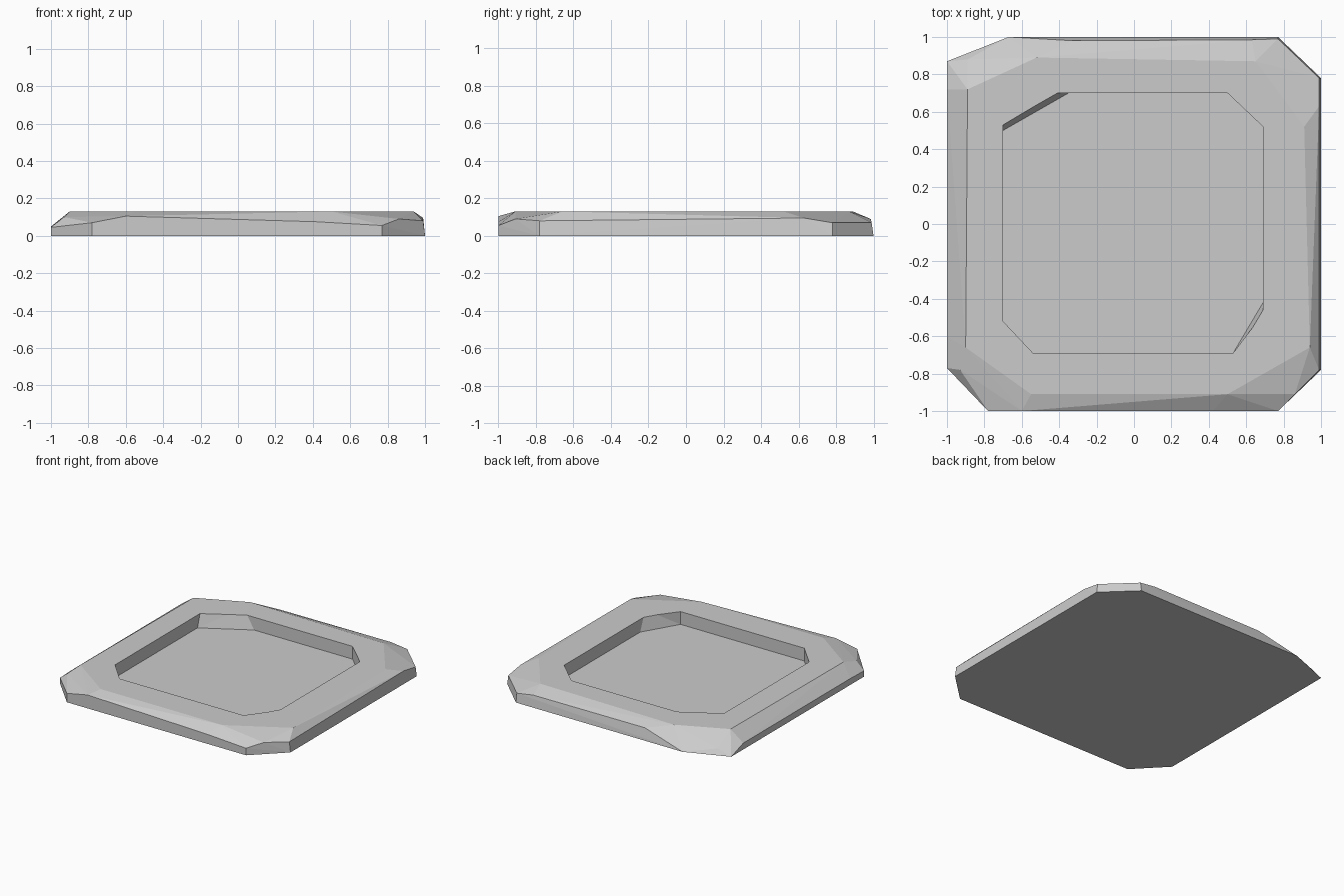
import bpy
import bmesh
from mathutils import Vector
from math import radians

cube = bpy.data.objects.get("Cube")
if cube:
    bpy.data.objects.remove(cube, do_unlink=True)

TOP, FLOOR = 0.13, 0.03

stone = bpy.data.materials.new("stone_grey")
stone.use_nodes = True
stone.diffuse_color = (0.6, 0.6, 0.6, 1)
stone.node_tree.nodes["Principled BSDF"].inputs["Base Color"].default_value = (0.6, 0.6, 0.6, 1)


def at_height(outline, z):
    return [Vector((x, y, z)) for x, y in outline]


def hull_object(name, points):
    """Solid flat-faced block wrapped around a set of corner points."""
    bm = bmesh.new()
    for p in points:
        bm.verts.new(p)
    result = bmesh.ops.convex_hull(bm, input=bm.verts[:])
    unused = {v for v in result["geom_interior"] + result["geom_unused"]
              if isinstance(v, bmesh.types.BMVert)}
    bmesh.ops.delete(bm, geom=list(unused), context="VERTS")
    bmesh.ops.dissolve_limit(bm, angle_limit=radians(0.5), verts=bm.verts[:], edges=bm.edges[:])
    bmesh.ops.recalc_face_normals(bm, faces=bm.faces[:])
    mesh = bpy.data.meshes.new(name)
    bm.to_mesh(mesh)
    bm.free()
    mesh.materials.append(stone)
    obj = bpy.data.objects.new(name, mesh)
    bpy.context.scene.collection.objects.link(obj)
    return obj


# Slab: footprint, chipped shoulder line and flat top outline
footprint = [(-.78, -1), (.77, -1), (1, -.78), (1, .78),
             (.77, 1), (-.67, 1), (-1, .87), (-1, -.77)]
shoulder = [(-1, -.77, .045), (-.93, -.78, .1), (-.78, -1, .07), (-.6, -1, .105),
            (.42, -1, .075), (.77, -1, .055), (.86, -.91, .09), (.99, -.78, .08),
            (.99, .45, .075), (.99, .63, .095), (.99, .78, .07), (.77, .99, .07),
            (.63, .985, .09), (-.33, .98, .09), (-.89, .88, .04), (-1, .72, .05),
            (-1, -.6, .05)]
top_outline = [(-.9, -.66), (-.55, -.91), (.5, -.91), (.94, -.66),
               (.91, .52), (.65, .87), (-.52, .89), (-.89, .72)]
slab = hull_object("stone_slab", at_height(footprint, 0)
                   + [Vector(p) for p in shoulder] + at_height(top_outline, TOP))

# Recess: floor outline and rim outline, carried on above the top to cut cleanly
floor = at_height([(-.54, -.69), (.53, -.69), (.69, -.42), (.69, .52),
                   (.5, .7), (-.35, .7), (-.7, .5), (-.7, -.52)], FLOOR)
rim = at_height([(-.54, -.69), (.53, -.69), (.69, -.46), (.69, .52),
                 (.5, .7), (-.41, .7), (-.7, .53), (-.7, -.52)], TOP)
cutter = hull_object("recess_cutter", floor + [f.lerp(r, 1.5) for f, r in zip(floor, rim)])
cutter.hide_render = True

cut = slab.modifiers.new("recess", "BOOLEAN")
cut.operation = "DIFFERENCE"
cut.solver = "EXACT"
cut.object = cutter
bpy.context.view_layer.objects.active = slab
bpy.ops.object.modifier_apply(modifier=cut.name)
bpy.data.objects.remove(cutter, do_unlink=True)
